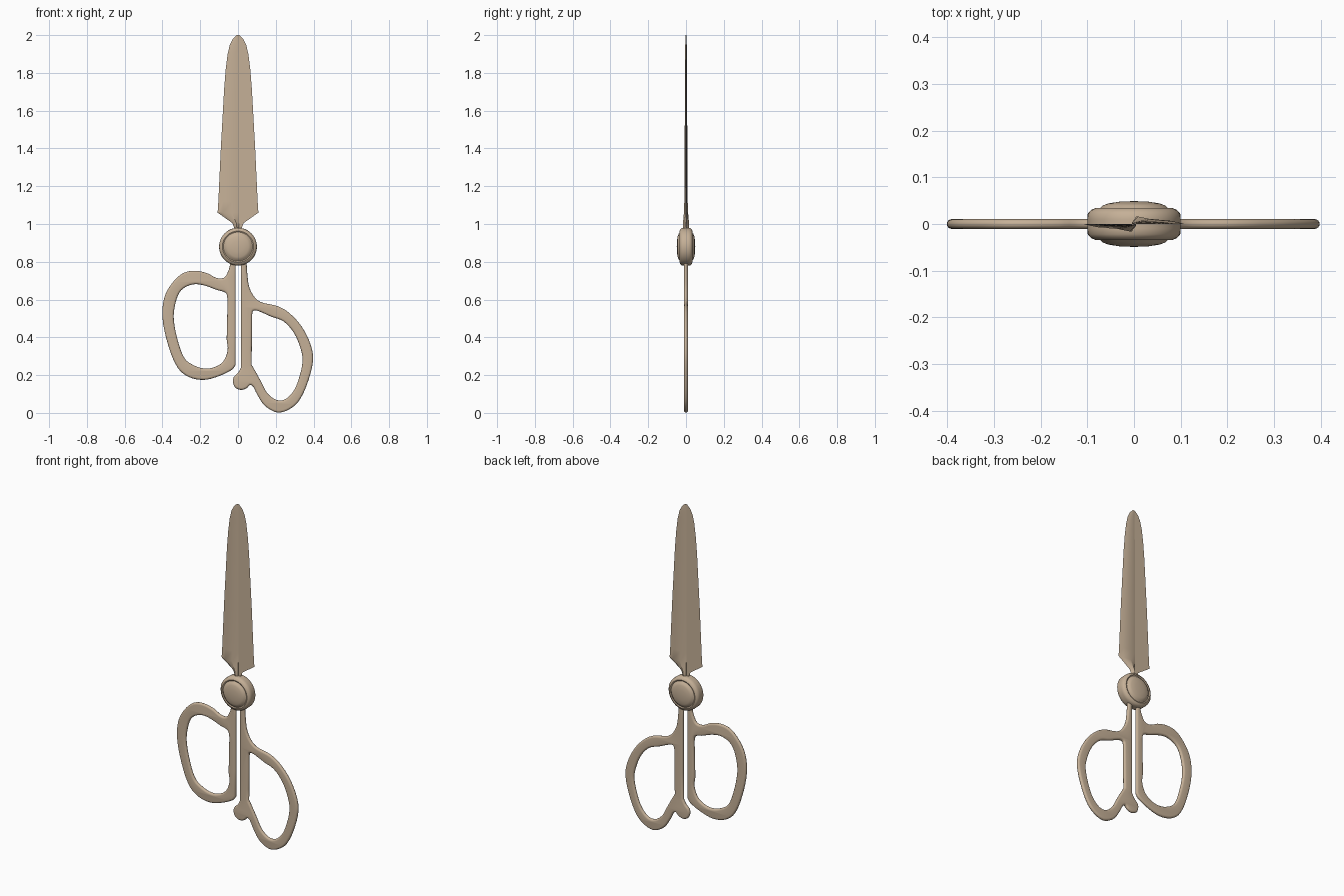
import bpy, bmesh, math
from mathutils import Vector
from mathutils.geometry import interpolate_bezier

cube = bpy.data.objects.get("Cube")
if cube:
    bpy.data.objects.remove(cube, do_unlink=True)

tan = bpy.data.materials.new("warm tan")
tan.use_nodes = True
colour = (0.56, 0.435, 0.31, 1)
tan.diffuse_color = colour
tan.node_tree.nodes["Principled BSDF"].inputs["Base Color"].default_value = colour


def finish(obj, angle):
    """Give the part its colour and smooth shading with sharp edges."""
    obj.data.materials.clear()
    obj.data.materials.append(tan)
    bpy.ops.object.select_all(action='DESELECT')
    obj.select_set(True)
    bpy.context.view_layer.objects.active = obj
    bpy.ops.object.shade_smooth_by_angle(angle=math.radians(angle))


def mesh_object(name, bm, angle):
    bmesh.ops.remove_doubles(bm, verts=bm.verts, dist=0.0001)
    bmesh.ops.recalc_face_normals(bm, faces=bm.faces)
    mesh = bpy.data.meshes.new(name)
    bm.to_mesh(mesh)
    bm.free()
    obj = bpy.data.objects.new(name, mesh)
    bpy.context.collection.objects.link(obj)
    finish(obj, angle)


def smooth_loop(points, corners):
    """Round a closed outline, keeping the first few points as corners."""
    pts = [Vector((x, z, 0)) for x, z in points]
    n = len(pts)
    result = []
    for i in range(n):
        a, b = pts[i], pts[(i + 1) % n]
        reach = (b - a).length / 3
        out_dir = (b - pts[i - 1]).normalized()
        in_dir = (pts[(i + 2) % n] - a).normalized()
        straight = (b - a).normalized()
        if i < corners:
            out_dir = straight
        if (i + 1) % n < corners:
            in_dir = straight
        result += interpolate_bezier(a, a + out_dir * reach, b - in_dir * reach, b, 5)[:-1]
    return result


def handle(name, outer, hole, corners):
    """Flat grip with a finger hole and rounded edges."""
    bevel = 0.0115
    curve = bpy.data.curves.new(name, 'CURVE')
    curve.dimensions = '2D'
    curve.fill_mode = 'BOTH'
    curve.bevel_depth = bevel
    curve.bevel_resolution = 3
    curve.offset = -bevel
    for loop in (smooth_loop(outer, corners), smooth_loop(hole, 2)):
        spline = curve.splines.new('POLY')
        spline.points.add(len(loop) - 1)
        for point, co in zip(spline.points, loop):
            point.co = (*co, 1)
        spline.use_cyclic_u = True
    obj = bpy.data.objects.new(name, curve)
    bpy.context.collection.objects.link(obj)
    bpy.context.view_layer.update()
    mesh = bpy.data.meshes.new_from_object(obj.evaluated_get(bpy.context.evaluated_depsgraph_get()))
    bpy.data.objects.remove(obj, do_unlink=True)
    bm = bmesh.new()
    bm.from_mesh(mesh)
    bpy.data.meshes.remove(mesh)
    for v in bm.verts:
        x, z, depth = v.co
        v.co = (x, -depth * 0.92, z)
    mesh_object(name, bm, 50)


# Right grip, the higher one
handle("right_handle",
       [(-.042, .88), (-.012, .88), (-.012, .255), (-.03, .23), (-.1, .195), (-.18, .175),
        (-.26, .19), (-.32, .24), (-.37, .36), (-.4, .505), (-.39, .61), (-.35, .685),
        (-.29, .74), (-.225, .752), (-.16, .738), (-.115, .715), (-.075, .715),
        (-.052, .75), (-.042, .79)],
       [(-.055, .6), (-.06, .39), (-.055, .33), (-.08, .27), (-.13, .24), (-.18, .235),
        (-.23, .25), (-.28, .285), (-.315, .37), (-.34, .495), (-.33, .585), (-.3, .65),
        (-.24, .68), (-.18, .675), (-.11, .65), (-.065, .635)], 3)

# Left grip, the lower one, with a small stop knob
handle("left_handle",
       [(.046, .88), (.016, .88), (.016, .24), (0, .212), (-.022, .19), (-.027, .165),
        (-.015, .135), (.015, .122), (.045, .13), (.07, .148), (.1, .1), (.135, .045),
        (.18, .012), (.22, .002), (.27, .018), (.32, .06), (.365, .15), (.397, .275),
        (.385, .36), (.335, .46), (.27, .53), (.21, .565), (.125, .585), (.09, .61),
        (.06, .665), (.05, .73), (.046, .79)],
       [(.075, .52), (.072, .255), (.095, .215), (.125, .16), (.155, .105), (.2, .07),
        (.245, .07), (.29, .11), (.32, .175), (.342, .275), (.33, .345), (.295, .425),
        (.24, .485), (.175, .51), (.105, .54), (.08, .54)], 3)


# Blades: rows of height, half width and spine thickness
rows = [(.88, .022, .02), (.98, .02, .016), (1.005, .03, .016), (1.06, .108, .011),
        (1.12, .104, .009), (1.4, .091, .007), (1.72, .073, .006), (1.82, .065, .005),
        (1.9, .055, .004), (1.95, .043, .004), (1.98, .028, .003), (2, .008, .002)]
for name, side in (("right_blade", -1), ("left_blade", 1)):
    bm = bmesh.new()
    rings = []
    for z, w, t in rows:
        section = [(w, 0), (w * .75, t * .6), (w * .3, t), (-.004, t * .3), (-.004, 0)]
        rings.append([bm.verts.new((side * x, side * y, z)) for x, y in section])
    for low, high in zip(rings, rings[1:]):
        for i in range(len(low)):
            j = (i + 1) % len(low)
            bm.faces.new((low[i], low[j], high[j], high[i]))
    bm.faces.new(rings[0])
    bm.faces.new(rings[-1])
    mesh_object(name, bm, 30)

# Pivot: stepped disc with a domed cap on both faces
half = [(0, .049), (.03, .048), (.055, .044), (.068, .039), (.073, .033), (.077, .031),
        (.083, .034), (.092, .03), (.099, .022), (.1, .01)]
profile = half + [(r, -y) for r, y in reversed(half)]
bm = bmesh.new()
verts = [bm.verts.new((r, y, .88)) for r, y in profile]
edges = [bm.edges.new(pair) for pair in zip(verts, verts[1:])]
bmesh.ops.spin(bm, geom=verts + edges, cent=(0, 0, .88), axis=(0, 1, 0),
               angle=math.tau, steps=48)
mesh_object("pivot_disc", bm, 40)
